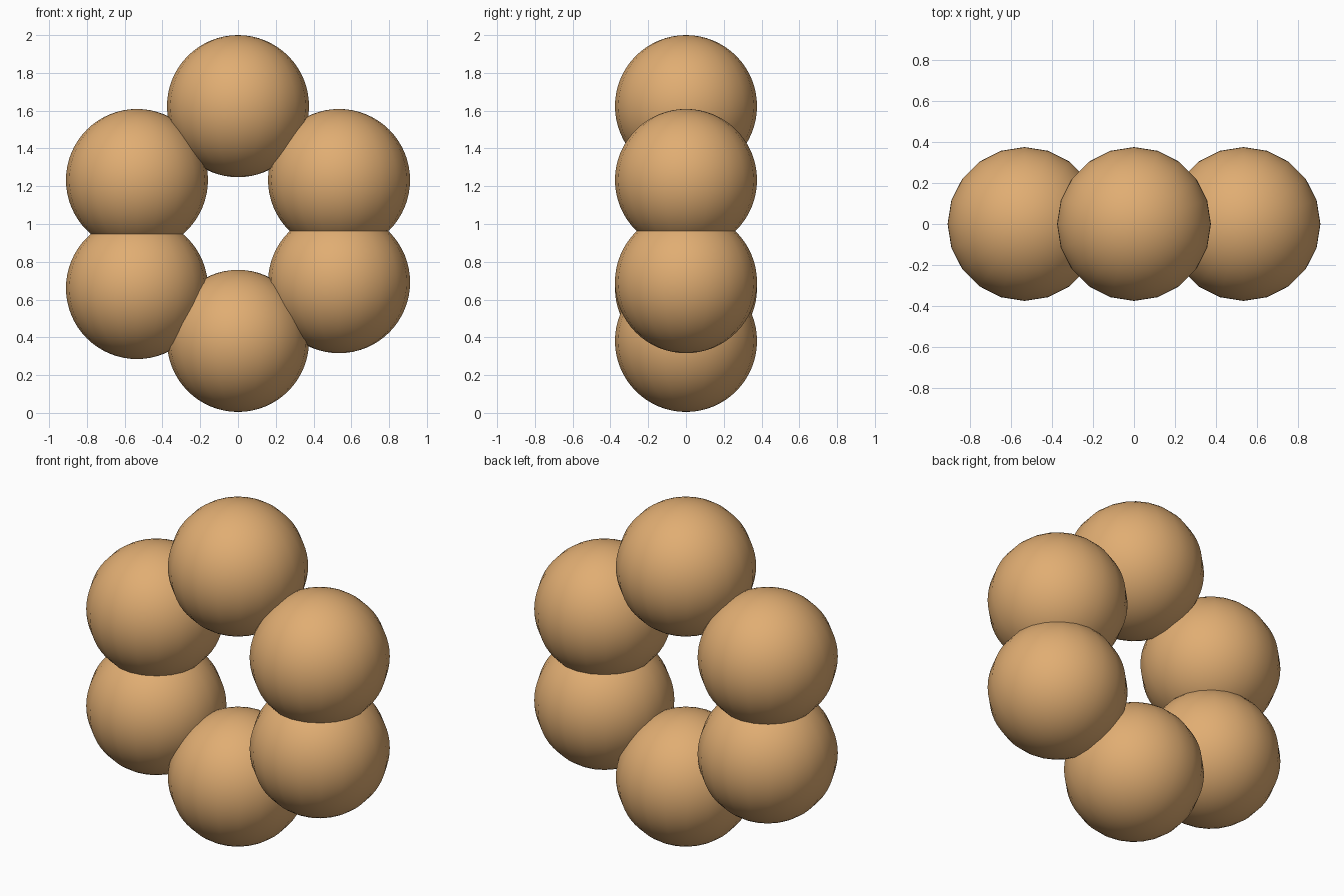
import bpy

if "Cube" in bpy.data.objects:
    bpy.data.objects.remove(bpy.data.objects["Cube"])

RADIUS = 0.376

clay = bpy.data.materials.new("warm_tan")
clay.diffuse_color = (0.75, 0.42, 0.17, 1)
clay.use_nodes = True
clay.node_tree.nodes["Principled BSDF"].inputs["Base Color"].default_value = clay.diffuse_color


def ball(name, x, z):
    bpy.ops.mesh.primitive_uv_sphere_add(
        segments=20, ring_count=32, radius=RADIUS, location=(x, 0, z))
    ob = bpy.context.object
    ob.name = name
    ob.data.materials.append(clay)
    bpy.ops.object.shade_smooth()


# Ring of six overlapping balls, the lower pair slightly uneven
for name, x, z in [
    ("top_ball", 0, 1.624),
    ("upper_left_ball", -0.535, 1.233),
    ("upper_right_ball", 0.535, 1.233),
    ("lower_left_ball", -0.535, 0.661),
    ("lower_right_ball", 0.535, 0.692),
    ("bottom_ball", 0, 0.381),
]:
    ball(name, x, z)
